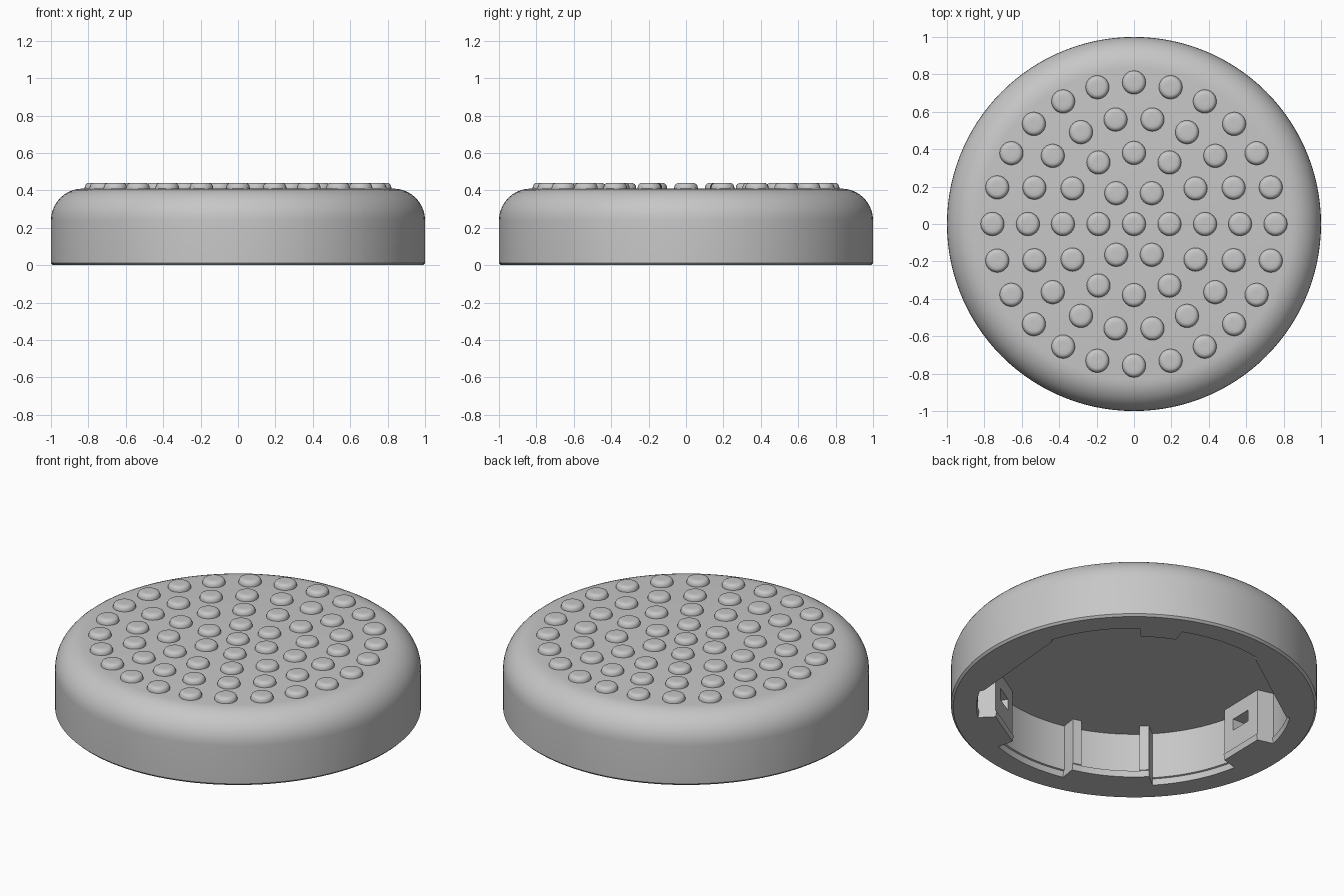
import bpy
import bmesh
from math import sin, cos, pi, radians
from mathutils import Matrix

if "Cube" in bpy.data.objects:
    bpy.data.objects.remove(bpy.data.objects["Cube"])

grey = bpy.data.materials.new("plain grey")
grey.use_nodes = True
COLOUR = (0.57, 0.57, 0.57, 1)
grey.diffuse_color = COLOUR
grey.node_tree.nodes["Principled BSDF"].inputs["Base Color"].default_value = COLOUR

AXIS = 60           # heading of the symmetry axis of the inner outline
CEILING = 0.315
LIP_TOP = 0.035
RECESS = 0.86
FLAT, BLOCK = (65, 0.775), (119, 0.75)   # heading and distance of straight walls


def finish(bm, name):
    bmesh.ops.recalc_face_normals(bm, faces=bm.faces)
    mesh = bpy.data.meshes.new(name)
    bm.to_mesh(mesh)
    bm.free()
    mesh.materials.append(grey)
    obj = bpy.data.objects.new(name, mesh)
    bpy.context.collection.objects.link(obj)
    return obj


def smooth(obj):
    bpy.ops.object.select_all(action='DESELECT')
    obj.select_set(True)
    bpy.context.view_layer.objects.active = obj
    bpy.ops.object.shade_smooth_by_angle(angle=radians(35))


def revolve(bm, angles, profile, centre=(0, 0)):
    """Sweep profile(angle) -> [(radius, z)] round a centre, closing both ends."""
    rings = [[bm.verts.new((centre[0] + r * cos(radians(a)),
                            centre[1] + r * sin(radians(a)), z))
              for r, z in profile(a)] for a in angles]
    for k, ring in enumerate(rings):
        nxt = rings[(k + 1) % len(rings)]
        for j in range(len(ring) - 1):
            bm.faces.new((ring[j], nxt[j], nxt[j + 1], ring[j + 1]))
    bm.faces.new([ring[0] for ring in rings])
    bm.faces.new([ring[-1] for ring in rings])


def chord(phi, wall):
    return wall[1] / cos(radians(phi - wall[0]))


def inner_radii(a):
    """Lip radius and wall radius of the cavity at a heading."""
    phi = abs((a - AXIS + 180) % 360 - 180)
    if phi < 7.5:                      # narrow key
        return 0.77, 0.77
    if phi < 42:                       # recess
        return RECESS, RECESS - 0.015
    if phi < 88:                       # straight wall
        return (chord(phi, FLAT),) * 2
    if phi < 108:                      # side pocket
        return RECESS, RECESS
    if phi < 130:                      # block with window
        return (chord(phi, BLOCK),) * 2
    if phi < 163.5:                    # recess
        return RECESS, RECESS - 0.015
    if phi < 168:                      # upright rib
        return 0.765, 0.755
    return 0.765, 0.845                # low lip in front of a slot


def body_profile(a):
    lip, wall = inner_radii(a)
    corner = [(0.83 + 0.17 * sin(t * pi / 20), 0.24 + 0.17 * cos(t * pi / 20))
              for t in range(11)]
    return corner + [(1, 0.012), (0.988, 0), (lip, 0), (lip - 0.006, LIP_TOP),
                     (wall, LIP_TOP + 0.003), (wall, CEILING)]


# Hollow round cap, with extra columns where the inner outline steps
headings = {float(a) for a in range(0, 360, 3)}
for step in (7.5, 42, 88, 108, 130, 163.5, 168):
    for side in (-1, 1):
        for nudge in (-0.3, 0.3):
            headings.add((AXIS + side * step + nudge) % 360)
bm = bmesh.new()
revolve(bm, sorted(headings), body_profile)
cap = finish(bm, "cap_shell")

# Small rectangular windows in the two inner blocks
bm = bmesh.new()
for side in (-1, 1):
    turn = Matrix.Rotation(radians(AXIS + side * BLOCK[0]), 4, 'Z')
    place = Matrix.Translation((BLOCK[1] + 0.01, 0, 0.19))
    size = Matrix.Diagonal((0.14, 0.13, 0.07, 1))
    bmesh.ops.create_cube(bm, size=1, matrix=turn @ place @ size)
cutter = finish(bm, "window_cutter")
cutter.hide_render = True
cut = cap.modifiers.new("windows", 'BOOLEAN')
cut.operation = 'DIFFERENCE'
cut.object = cutter
bpy.context.view_layer.objects.active = cap
bpy.ops.object.modifier_apply(modifier=cut.name)
bpy.data.objects.remove(cutter)
smooth(cap)

# Grip bumps: a centre bump and four hexagonally growing rings
BUMP = [(0.063, 0.4), (0.063, 0.414), (0.061, 0.424), (0.056, 0.433),
        (0.048, 0.438), (0.04, 0.44), (0.02, 0.44)]
bm = bmesh.new()
for ring, radius in enumerate((0, 0.19, 0.38, 0.567, 0.757)):
    count = max(1, 6 * ring)
    for k in range(count):
        a = 2 * pi * k / count
        revolve(bm, range(0, 360, 15), lambda _: BUMP,
                (radius * cos(a), radius * sin(a)))
smooth(finish(bm, "grip_bumps"))
